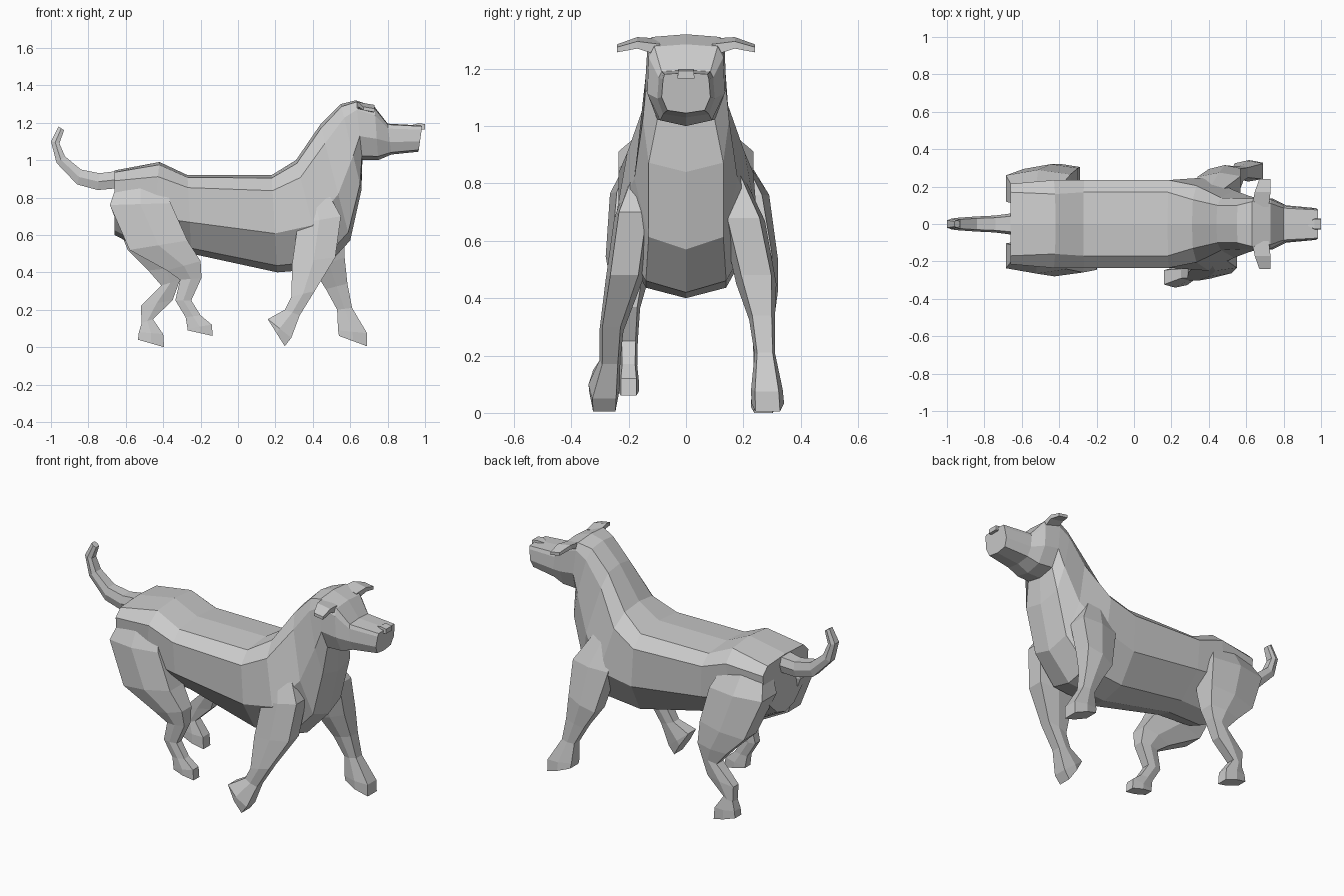
import bpy, bmesh
from mathutils import Vector


def loft(name, rings):
    """Skin a list of equal-length point rings and cap both ends."""
    bm = bmesh.new()
    loops = [[bm.verts.new(p) for p in ring] for ring in rings]
    n = len(loops[0])
    for a, b in zip(loops, loops[1:]):
        for i in range(n):
            j = (i + 1) % n
            bm.faces.new((a[i], a[j], b[j], b[i]))
    bm.faces.new(loops[0])
    bm.faces.new(loops[-1])
    bmesh.ops.recalc_face_normals(bm, faces=bm.faces)
    mesh = bpy.data.meshes.new(name)
    bm.to_mesh(mesh)
    bm.free()
    ob = bpy.data.objects.new(name, mesh)
    bpy.context.collection.objects.link(ob)
    return ob


def body_ring(xt, zt, xb, zb, w_top, w_up, w_low, w_bot):
    """Ten-sided section hung between a spine point and a belly point."""
    top, bot = Vector((xt, 0, zt)), Vector((xb, 0, zb))
    half = [(0.03, w_top), (0.16, w_up), (0.6, w_low), (0.93, w_bot)]
    right = [top.lerp(bot, t) + Vector((0, w, 0)) for t, w in half]
    left = [Vector((p.x, -p.y, p.z)) for p in reversed(right)]
    return [top] + right + [bot] + left


def limb_ring(xf, zf, xb, zb, y, w):
    """Six-sided section between a front point and a back point."""
    f, b = Vector((xf, y, zf)), Vector((xb, y, zb))
    shape = [(0, .75), (.5, 1), (1, .7), (1, -.7), (.5, -1), (0, -.75)]
    return [f.lerp(b, t) + Vector((0, k * w, 0)) for t, k in shape]


# Torso, neck and head in one skin
loft("body_and_head", [body_ring(*s) for s in (
    (-.66, .945, -.66, .60, .17, .215, .20, .08),
    (-.42, .99, -.47, .50, .16, .235, .22, .09),
    (-.27, .92, -.25, .50, .17, .235, .23, .10),
    (.18, .92, .21, .40, .17, .235, .235, .14),
    (.31, 1.0, .46, .42, .13, .205, .25, .14),
    (.44, 1.19, .60, .57, .10, .14, .18, .13),
    (.55, 1.30, .66, .84, .10, .135, .15, .13),
    (.63, 1.32, .665, 1.0, .12, .135, .14, .10),
    (.73, 1.285, .75, 1.0, .11, .13, .135, .09),
    (.80, 1.195, .82, 1.03, .085, .095, .10, .08),
    (.985, 1.185, .965, 1.045, .075, .08, .085, .065))])

# Front legs: one swung back with a lifted paw, one reaching forward
loft("front_leg_right", [limb_ring(*s) for s in (
    (.44, .90, .34, .88, -.12, .05),
    (.55, .70, .32, .66, -.185, .065),
    (.52, .48, .29, .45, -.215, .065),
    (.41, .30, .285, .27, -.26, .042),
    (.33, .17, .25, .20, -.265, .036),
    (.285, .05, .16, .15, -.285, .055),
    (.25, .005, .165, .14, -.285, .052))])
loft("front_leg_left", [limb_ring(*s) for s in (
    (.44, .90, .34, .88, .12, .05),
    (.57, .68, .34, .66, .20, .075),
    (.57, .48, .40, .42, .245, .07),
    (.585, .34, .47, .31, .265, .045),
    (.61, .21, .53, .20, .275, .036),
    (.69, .075, .535, .09, .282, .055),
    (.69, .005, .54, .06, .285, .057))])

# Hind legs
loft("hind_leg_right", [limb_ring(*s) for s in (
    (-.40, .90, -.645, .88, -.15, .05),
    (-.36, .77, -.685, .76, -.17, .095),
    (-.27, .57, -.58, .52, -.195, .085),
    (-.20, .46, -.38, .41, -.20, .06),
    (-.195, .37, -.31, .36, -.20, .04),
    (-.25, .25, -.335, .25, -.20, .032),
    (-.20, .17, -.28, .16, -.20, .03),
    (-.14, .12, -.27, .10, -.20, .036),
    (-.135, .06, -.27, .09, -.20, .036))])
loft("hind_leg_left", [limb_ring(*s) for s in (
    (-.40, .90, -.645, .88, .15, .06),
    (-.34, .76, -.685, .76, .19, .10),
    (-.30, .56, -.59, .52, .235, .085),
    (-.29, .43, -.48, .41, .26, .06),
    (-.31, .36, -.41, .33, .265, .045),
    (-.35, .25, -.52, .22, .27, .036),
    (-.455, .15, -.515, .13, .27, .034),
    (-.40, .07, -.53, .08, .27, .042),
    (-.395, 0, -.535, .04, .27, .043))])

# Tail, given by upper and lower edge points
loft("tail", [limb_ring(*s) for s in (
    (-.62, .945, -.64, .85, 0, .06),
    (-.74, .93, -.75, .84, 0, .045),
    (-.84, .95, -.86, .87, 0, .04),
    (-.925, 1.02, -.97, .985, 0, .033),
    (-.955, 1.09, -1.0, 1.10, 0, .028),
    (-.93, 1.16, -.96, 1.18, 0, .02))])

# Ears, mirrored across the middle
for side, name in ((1, "ear_left"), (-1, "ear_right")):
    loft(name, [[(x0, side * y, z0), (x1, side * y, z1),
                 (x1, side * y, z1 - t), (x0, side * y, z0 - t)]
                for x0, x1, y, z0, z1, t in ((.63, .72, .09, 1.305, 1.285, .04),
                                             (.645, .73, .17, 1.31, 1.295, .025),
                                             (.67, .73, .24, 1.285, 1.275, .018))])

# Nose pad
loft("nose", [[(x, -w, 1.165), (x, w, 1.165), (x, w * .9, z), (x, -w * .9, z)]
              for x, w, z in ((.93, .012, 1.187), (.965, .03, 1.198), (1.0, .03, 1.192))])
